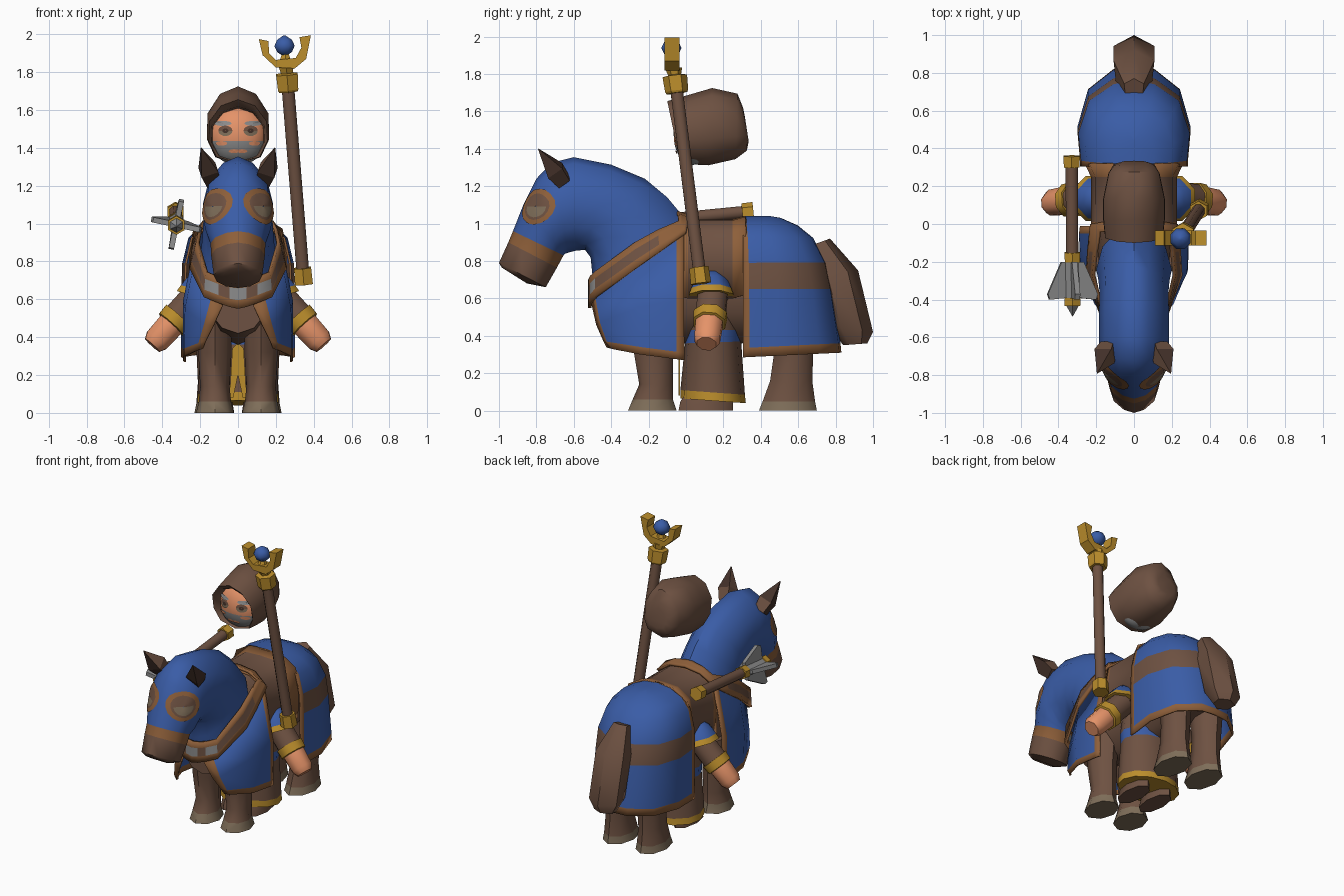
import bpy, bmesh, math
from mathutils import Vector
from mathutils.bvhtree import BVHTree

if "Cube" in bpy.data.objects:
    bpy.data.objects.remove(bpy.data.objects["Cube"])

COLOURS = {
    "blue cloth": (0.042, 0.108, 0.385), "brown": (0.155, 0.083, 0.054),
    "tan trim": (0.27, 0.115, 0.042), "gold": (0.50, 0.27, 0.025),
    "skin": (0.78, 0.29, 0.14), "hoof": (0.21, 0.155, 0.10),
    "grey": (0.26, 0.26, 0.26), "dark brown": (0.055, 0.03, 0.022),
}
MATS = []
for cname, c in COLOURS.items():
    m = bpy.data.materials.new(cname)
    m.diffuse_color = (*c, 1)
    m.use_nodes = True
    m.node_tree.nodes["Principled BSDF"].inputs["Base Color"].default_value = m.diffuse_color
    MATS.append(m)
BLUE, BROWN, TAN, GOLD, SKIN, HOOF, GREY, DARK = range(8)


def make(name, verts, faces, mats, mirror=False, thick=0, smooth=True):
    """Mesh object with one material index per face."""
    me = bpy.data.meshes.new(name)
    me.from_pydata([tuple(v) for v in verts], [], faces)
    for m in MATS:
        me.materials.append(m)
    for p, k in zip(me.polygons, mats):
        p.material_index = k
    bm = bmesh.new()
    bm.from_mesh(me)
    bmesh.ops.recalc_face_normals(bm, faces=bm.faces)
    bm.to_mesh(me)
    bm.free()
    ob = bpy.data.objects.new(name, me)
    bpy.context.collection.objects.link(ob)
    if mirror:
        ob.modifiers.new("mirror", "MIRROR")
    if thick:
        s = ob.modifiers.new("solid", "SOLIDIFY")
        s.thickness, s.offset = thick, 0
    ob["smooth"] = smooth
    return ob


def rings(name, rs, colour, **kw):
    """Skin closed rings with end caps; colour(i) gives the colour of span i."""
    n = len(rs[0])
    verts = [p for r in rs for p in r]
    faces, mats = [], []
    for i in range(len(rs) - 1):
        for j in range(n):
            k = (j + 1) % n
            faces.append((i * n + j, i * n + k, (i + 1) * n + k, (i + 1) * n + j))
            mats.append(colour(i))
    faces += [tuple(range(n)), tuple(range((len(rs) - 1) * n, len(rs) * n))]
    mats += [colour(0), colour(len(rs) - 2)]
    return make(name, verts, faces, mats, **kw)


def loft(name, secs, colour, n=12, cx=0, up=1, low=1, **kw):
    """Sections (y1, z1, y2, z2, half width); up and low sharpen or square the ends."""
    rs = []
    for y1, z1, y2, z2, w in secs:
        r = []
        for j in range(n):
            a = 2 * math.pi * j / n
            c, s = (1 + math.cos(a)) / 2, math.sin(a)
            s = math.copysign(abs(s) ** (up if c > 0.5 else low), s)
            r.append((cx + w * s, y2 + (y1 - y2) * c, z2 + (z1 - z2) * c))
        rs.append(r)
    return rings(name, rs, colour, **kw)


def tube(name, a, b, prof, colour, n=6, **kw):
    """Turned part from a to b; prof lists (position 0..1, radius)."""
    a, b = Vector(a), Vector(b)
    d = (b - a).normalized()
    u = d.cross(Vector((0, 1, 0)) if abs(d.y) < 0.8 else Vector((0, 0, 1))).normalized()
    v = d.cross(u)
    rs = [[a.lerp(b, t) + r * (u * math.cos(q) + v * math.sin(q))
           for q in [2 * math.pi * (j + 0.5) / n for j in range(n)]] for t, r in prof]
    return rings(name, rs, colour, **kw)


def sheet(name, rows, colour, **kw):
    """Open cloth from rows of points; colour(row, column)."""
    n = len(rows[0])
    faces, mats = [], []
    for i in range(len(rows) - 1):
        for j in range(n - 1):
            faces.append((i * n + j, i * n + j + 1, (i + 1) * n + j + 1, (i + 1) * n + j))
            mats.append(colour(i, j))
    return make(name, [p for r in rows for p in r], faces, mats, **kw)


def slab(name, pts, y0, y1, colour, **kw):
    """Outline in x, z extruded along y."""
    return rings(name, [[(x, y, z) for x, z in pts] for y in (y0, y1)], lambda i: colour, **kw)


def decal(name, target, centre, facing, ru, rv, bands, n=16):
    """Thin patch laid on a surface; bands list (radius, upper, lower colour)."""
    me = target.data
    tree = BVHTree.FromPolygons([w.co for w in me.vertices], [p.vertices for p in me.polygons])
    f = Vector(facing).normalized()
    u = Vector((0, 0, 1)).cross(f)
    verts, faces, mats = [], [], []
    for r in [0.02] + [b[0] for b in bands]:
        for j in range(n):
            a = 2 * math.pi * j / n
            o = Vector(centre) + f + u * (ru * r * math.cos(a)) + Vector((0, 0, rv * r * math.sin(a)))
            hit, nor, _, _ = tree.ray_cast(o, -f)
            verts.append(hit + nor * 0.006 if hit else verts[-1])
    for i, (_, upper, lower) in enumerate(bands):
        for j in range(n):
            k = (j + 1) % n
            faces.append((i * n + j, i * n + k, (i + 1) * n + k, (i + 1) * n + j))
            mats.append(upper if j < n / 2 else lower)
    make(name, verts, faces, mats, mirror=True)


# Horse neck, head and muzzle
head = loft("horse_head", [
    (0.0, 1.02, -0.48, 0.60, 0.20), (-0.10, 1.14, -0.50, 0.72, 0.188),
    (-0.22, 1.24, -0.51, 0.82, 0.182), (-0.40, 1.315, -0.54, 0.86, 0.185),
    (-0.60, 1.355, -0.59, 0.855, 0.185), (-0.72, 1.325, -0.63, 0.845, 0.185),
    (-0.80, 1.24, -0.645, 0.84, 0.185), (-0.87, 1.10, -0.65, 0.835, 0.172),
    (-0.925, 0.96, -0.655, 0.83, 0.145), (-0.95, 0.90, -0.69, 0.765, 0.142),
    (-1.0, 0.79, -0.75, 0.66, 0.128), (-0.985, 0.765, -0.85, 0.68, 0.08)],
    lambda i: BLUE if i < 8 else TAN if i == 8 else BROWN, up=1.25)
decal("horse_eye", head, (0.102, -0.778, 1.09), (0.17, -0.14, 0), 0.112, 0.095,
      [(0.3, BROWN, HOOF), (0.6, BROWN, HOOF), (0.74, BROWN, BROWN), (1, TAN, TAN)])

# Ears, dark on the front and outer faces
ear = tube("ear", (0.135, -0.65, 1.22), (0.195, -0.79, 1.40), [(0, 0.05), (0.35, 0.066), (1, 0.002)],
           lambda i: BROWN, n=4, mirror=True, smooth=False)
for p in ear.data.polygons:
    if p.normal.x > 0.2 or (p.normal.y < -0.3 and p.normal.z < 0.3):
        p.material_index = DARK

# Horse barrel, tail and legs
loft("horse_barrel", [(-0.40, 0.85, -0.40, 0.42, 0.17), (-0.05, 1.0, -0.05, 0.36, 0.20),
                      (0.3, 1.0, 0.3, 0.36, 0.20), (0.62, 0.93, 0.64, 0.42, 0.21)], lambda i: BROWN)
loft("tail", [(0.66, 0.88, 0.77, 0.92, 0.06), (0.70, 0.72, 0.92, 0.75, 0.125),
              (0.77, 0.45, 1.0, 0.42, 0.125), (0.84, 0.35, 0.97, 0.36, 0.08)],
     lambda i: BROWN, n=6, up=1.8)
loft("front_leg", [(-0.31, 0, -0.05, 0, 0.10), (-0.285, 0.06, -0.07, 0.06, 0.085),
                   (-0.25, 0.14, -0.07, 0.14, 0.078), (-0.28, 0.32, -0.07, 0.32, 0.088),
                   (-0.30, 0.52, -0.05, 0.52, 0.09)],
     lambda i: HOOF if i == 0 else BROWN, n=8, cx=0.122, mirror=True)
loft("hind_leg", [(0.39, 0, 0.70, 0, 0.10), (0.41, 0.05, 0.69, 0.05, 0.09),
                  (0.45, 0.16, 0.675, 0.16, 0.082), (0.47, 0.30, 0.68, 0.30, 0.088),
                  (0.44, 0.52, 0.70, 0.52, 0.10)],
     lambda i: HOOF if i == 0 else BROWN, n=8, cx=0.13, mirror=True)

# Rear cloth: hem, front border and side band
plan = [(1, 0), (1, 0.07), (1.05, 0.4), (0.85, 0.78), (0.38, 0.98), (0, 1)]
rear_rows = [(0.285, 0.28, 0.52), (0.335, 0.28, 0.515), (0.65, 0.28, 0.47), (0.79, 0.275, 0.44),
             (0.92, 0.245, 0.37), (0.985, 0.19, 0.29), (1.025, 0.10, 0.20), (1.035, 0.0, 0.14)]
sheet("rear_cloth", [[(w * u, 0.305 + l * v, z + (0.025 * v if z < 0.4 else 0)) for u, v in plan]
                     for z, w, l in rear_rows],
      lambda i, j: TAN if i == 0 or j == 0 else BROWN if i == 2 else BLUE, mirror=True, thick=0.012)

# Front cloth panels with a bordered opening at the chest
sheet("front_cloth", [
    [(0.28, -0.01, 0.27), (0.285, -0.05, 0.275), (0.28, -0.24, 0.30), (0.215, -0.39, 0.33), (0.185, -0.42, 0.34)],
    [(0.28, -0.01, 0.31), (0.285, -0.05, 0.315), (0.28, -0.24, 0.34), (0.205, -0.42, 0.37), (0.17, -0.44, 0.38)],
    [(0.28, -0.01, 0.60), (0.285, -0.05, 0.59), (0.275, -0.26, 0.55), (0.175, -0.455, 0.47), (0.13, -0.475, 0.46)],
    [(0.21, -0.01, 0.96), (0.215, -0.05, 0.93), (0.23, -0.27, 0.78), (0.14, -0.48, 0.60), (0.08, -0.50, 0.57)]],
    lambda i, j: TAN if i == 0 or j in (0, 3) else BLUE, mirror=True, thick=0.012)

# Collar strap with a brown inlay and studs
low = [(0, -0.515, 0.55), (0.045, -0.513, 0.56), (0.10, -0.505, 0.58), (0.175, -0.48, 0.61), (0.248, -0.27, 0.76),
       (0.24, -0.14, 0.85), (0.225, 0.0, 0.95), (0.12, 0.015, 1.025), (0, 0.015, 1.04)]
top = [(0, -0.515, 0.70), (0.045, -0.512, 0.705), (0.10, -0.505, 0.72), (0.165, -0.48, 0.745), (0.213, -0.27, 0.90),
       (0.20, -0.15, 0.965), (0.18, -0.04, 1.01), (0.11, -0.04, 1.045), (0, -0.05, 1.06)]
sheet("collar", [[Vector(a).lerp(Vector(b), t) for a, b in zip(low, top)] for t in (0, 0.3, 0.72, 1)],
      lambda i, j: (GREY, BROWN, GREY, BROWN, BROWN, TAN, TAN, TAN)[j] if i == 1 else TAN, mirror=True, thick=0.018)

# Saddle blanket
arch = [(0.215, 0.60), (0.22, 0.83), (0.20, 0.95), (0.11, 1.01), (0, 1.015)]
sheet("saddle", [[(x * k, y, z + dz) for x, z in arch] for y, dz, k in
                 ((-0.03, 0.01, 1), (0.01, 0, 1), (0.25, 0, 1), (0.32, 0.02, 1.15))],
      lambda i, j: BROWN if i == 1 else TAN, mirror=True, thick=0.015)

# Rider robe, trim and boots
loft("robe", [(-0.03, 0.065, 0.32, 0.04, 0.215), (-0.03, 0.11, 0.315, 0.085, 0.212),
              (-0.005, 0.36, 0.295, 0.37, 0.20), (-0.005, 0.43, 0.295, 0.43, 0.205),
              (0.03, 0.66, 0.26, 0.66, 0.18)], lambda i: (GOLD, BROWN, BLUE, BROWN)[i])
slab("robe_trim", [(0, 0.37), (0.03, 0.34), (0.045, 0.08), (0.025, 0.08), (0, 0.20)],
     -0.04, -0.032, GOLD, mirror=True, smooth=False)
loft("boot", [(-0.04, 0, 0.25, 0, 0.07), (-0.03, 0.05, 0.25, 0.07, 0.06), (0.02, 0.12, 0.24, 0.12, 0.05)],
     lambda i: BROWN, n=8, cx=0.09, mirror=True)

# Rider arms with shoulder pads, cuffs and hands
tube("shoulder_pad", (0.17, 0.135, 0.745), (0.21, 0.135, 0.61),
     [(0, 0.045), (0.35, 0.09), (0.74, 0.115), (1, 0.128)],
     lambda i: GOLD if i == 2 else BLUE, n=8, mirror=True)
tube("arm", (0.18, 0.15, 0.66), (0.45, 0.11, 0.36),
     [(0, 0.085), (0.5, 0.086), (0.501, 0.096), (0.64, 0.092), (0.65, 0.078), (0.92, 0.074), (1.01, 0.055)],
     lambda i: (BROWN, GOLD, GOLD, GOLD, SKIN, SKIN)[i], n=8, mirror=True)

# Rider face: beard below, skin above
N, R = 20, 16
face_rings = []
for i in range(R + 1):
    a = math.pi * (0.02 + 0.96 * i / R)
    face_rings.append([(0.15 * math.sin(a) ** 0.8 * math.cos(q), 0.035 + 0.10 * math.sin(a) * math.sin(q),
                        1.466 - 0.152 * math.cos(a)) for q in [2 * math.pi * j / N for j in range(N)]])
face = rings("face", face_rings, lambda i: GREY if i < 7 else SKIN)
FRONT = (0, -1, 0)
decal("rider_eye", face, (0.065, 0, 1.49), FRONT, 0.036, 0.027, [(0.45, DARK, DARK), (1, BROWN, HOOF)])
decal("brow", face, (0.078, 0, 1.528), FRONT, 0.045, 0.013, [(1, GREY, GREY)])
decal("cheek", face, (0.085, 0, 1.425), FRONT, 0.03, 0.012, [(1, SKIN, SKIN)])
decal("mouth", face, (0.02, 0, 1.385), FRONT, 0.028, 0.010, [(1, SKIN, SKIN)])

# Hood
loft("hood", [(0.0, 1.61, 0.0, 1.33, 0.14), (-0.065, 1.62, -0.025, 1.325, 0.146),
              (-0.10, 1.655, -0.03, 1.32, 0.16), (0.02, 1.69, 0.04, 1.316, 0.17), (0.14, 1.725, 0.12, 1.312, 0.17),
              (0.275, 1.695, 0.265, 1.345, 0.14), (0.305, 1.62, 0.325, 1.39, 0.11),
              (0.315, 1.57, 0.335, 1.44, 0.07)], lambda i: BROWN, n=10, up=1.1, low=0.65)

# Staff with ferrules, fork and orb
S0, S1 = (0.348, 0.08, 0.68), (0.255, -0.065, 1.83)
tube("staff_shaft", S0, S1, [(0.02, 0.036), (0.95, 0.036)], lambda i: BROWN, n=8)
tube("staff_foot", S0, S1, [(0, 0.055), (0.075, 0.052)], lambda i: GOLD, smooth=False)
tube("staff_ferrule", S0, S1, [(0.885, 0.056), (0.895, 0.062), (0.965, 0.066), (0.97, 0.035), (1.0, 0.045)],
     lambda i: GOLD, smooth=False)
slab("staff_fork", [(0.11, 1.975), (0.13, 1.89), (0.20, 1.825), (0.30, 1.82), (0.36, 1.87), (0.385, 1.995),
                    (0.325, 1.985), (0.335, 1.93), (0.305, 1.875), (0.20, 1.865), (0.165, 1.90), (0.16, 1.965)],
     -0.115, -0.035, GOLD, smooth=False)
tube("orb_spike", (0.25, -0.078, 1.86), (0.25, -0.078, 1.91), [(0, 0.035), (1, 0.015)], lambda i: GOLD)
tube("orb", (0.247, -0.078, 1.885), (0.245, -0.078, 1.993),
     [(0, 0.008), (0.2, 0.042), (0.5, 0.058), (0.8, 0.042), (1, 0.008)], lambda i: BLUE, n=8)

# Mace
M0, M1 = (-0.33, 0.36, 1.066), (-0.325, -0.49, 0.985)
tube("mace_handle", M0, M1, [(0.02, 0.036), (0.9, 0.034)], lambda i: BROWN, n=8)
tube("mace_pommel", M0, M1, [(0, 0.05), (0.07, 0.048)], lambda i: GOLD, smooth=False)
tube("mace_collar", M0, M1, [(0.6, 0.046), (0.66, 0.046)], lambda i: GOLD, smooth=False)
tube("mace_tip", M0, M1, [(0.66, 0.042), (0.88, 0.042), (0.881, 0.05), (0.93, 0.05), (0.931, 0.038), (1, 0.001)],
     lambda i: GOLD if 0 < i < 4 else GREY, smooth=False)
axis = Vector(M1) - Vector(M0)
for k in range(4):
    a = math.radians(78 + 90 * k)
    out, side = Vector((math.cos(a), 0, math.sin(a))), Vector((-math.sin(a), 0, math.cos(a))) * 0.014
    prof = [(0.66, 0.0), (0.66, 0.06), (0.86, 0.135), (0.895, 0.125), (0.88, 0.0)]
    rings("mace_flange", [[Vector(M0) + axis * t + out * r + side * s for t, r in prof] for s in (-1, 1)],
          lambda i: GREY, smooth=False)

# Smooth the rounded parts, keep sharp edges
bpy.ops.object.select_all(action="DESELECT")
for ob in bpy.context.scene.objects:
    if ob["smooth"]:
        ob.select_set(True)
        bpy.context.view_layer.objects.active = ob
bpy.ops.object.shade_smooth_by_angle(angle=math.radians(50))
